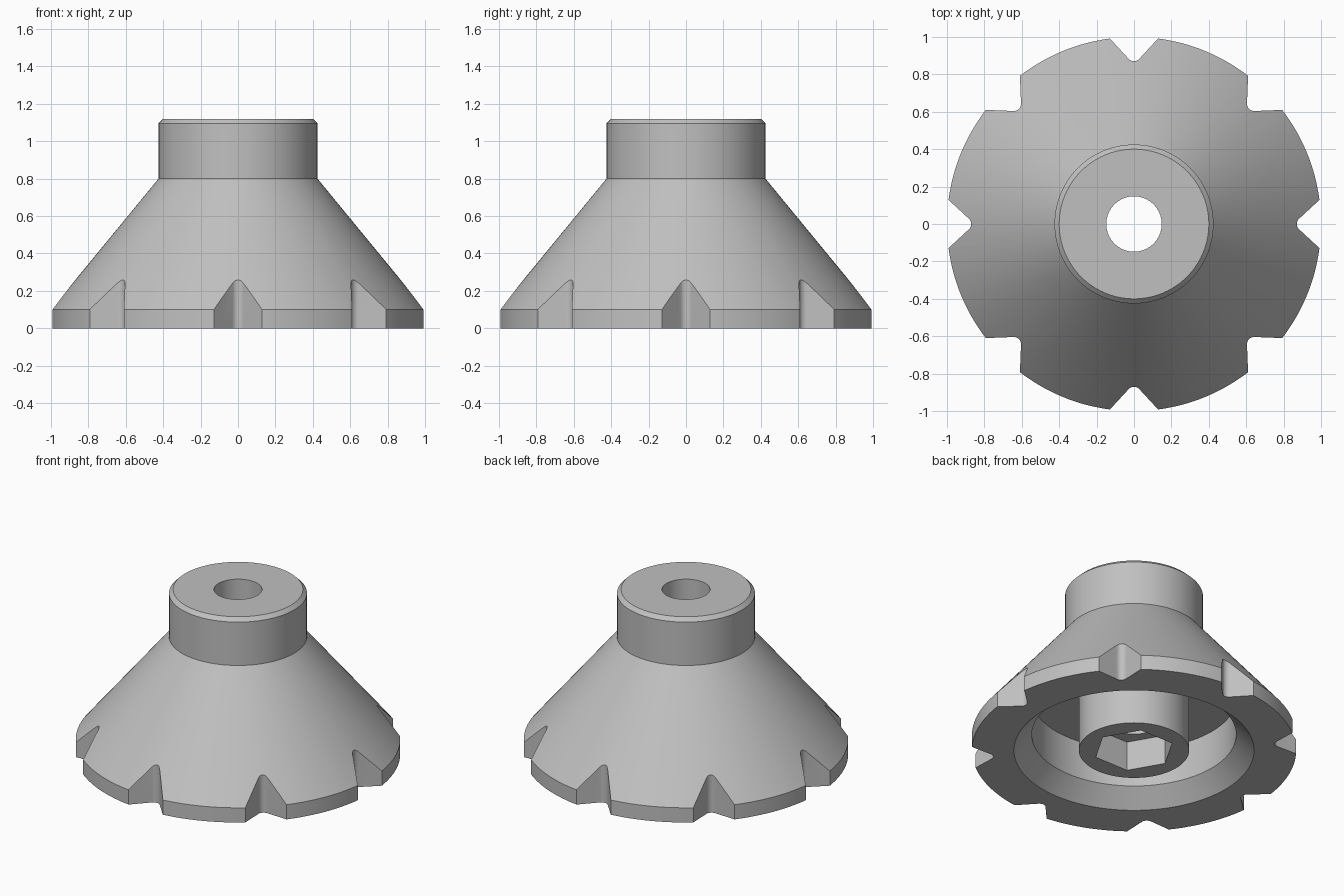
import bpy, bmesh, math
from mathutils import Matrix, Vector

cube = bpy.data.objects.get("Cube")
if cube:
    bpy.data.objects.remove(cube, do_unlink=True)

grey = bpy.data.materials.new("plain grey")
grey.use_nodes = True
grey.diffuse_color = (0.53, 0.53, 0.53, 1)
grey.node_tree.nodes["Principled BSDF"].inputs["Base Color"].default_value = grey.diffuse_color


def make_object(name, bm):
    bmesh.ops.recalc_face_normals(bm, faces=bm.faces)
    mesh = bpy.data.meshes.new(name)
    bm.to_mesh(mesh)
    bm.free()
    obj = bpy.data.objects.new(name, mesh)
    bpy.context.collection.objects.link(obj)
    return obj


def lathe(name, profile, steps):
    """Revolve a closed (radius, height) profile around z."""
    bm = bmesh.new()
    verts = [bm.verts.new((r, 0, z)) for r, z in profile]
    edges = [bm.edges.new((v, verts[i - 1])) for i, v in enumerate(verts)]
    bmesh.ops.spin(bm, geom=verts + edges, axis=(0, 0, 1), cent=(0, 0, 0),
                   angle=math.tau, steps=steps, use_merge=True)
    bmesh.ops.remove_doubles(bm, verts=bm.verts, dist=1e-5)
    return make_object(name, bm)


def prism(bm, outline, bottom, top, turn=0.0):
    """Extrude an xy outline from bottom to top, turned around z."""
    rot = Matrix.Rotation(turn, 3, 'Z')
    face = bm.faces.new([bm.verts.new(rot @ Vector((x, y, bottom))) for x, y in outline])
    new = bmesh.ops.extrude_face_region(bm, geom=[face])["geom"]
    bmesh.ops.translate(bm, vec=(0, 0, top - bottom),
                        verts=[g for g in new if isinstance(g, bmesh.types.BMVert)])


# Body: bored hub, conical skirt, rim, hollow underside and central boss
body = lathe("conical_hub", [
    (0.148, 1.12), (0.40, 1.12), (0.425, 1.095), (0.425, 0.80),
    (1.0, 0.10), (1.0, 0), (0.74, 0), (0.63, 0.11),
    (0.63, 0.37), (0.34, 0.37), (0.34, 0), (0.148, 0)], 144)

# Rounded V outline for the rim notches
half, apex, fillet = math.radians(42.7), 0.852, 0.038
centre = apex + fillet / math.sin(half)
arc = math.pi / 2 - half
notch = [(centre - fillet * math.cos(a), fillet * math.sin(a))
         for a in (arc * (i / 4 - 1) for i in range(9))]
reach = 0.3
notch += [(apex + reach, reach * math.tan(half)), (apex + reach, -reach * math.tan(half))]

# Cutters: eight notches and the hexagonal nut pocket
bm = bmesh.new()
for i in range(8):
    prism(bm, notch, -0.1, 0.5, i * math.tau / 8)
hexagon = [(0.25 * math.cos(i * math.tau / 6), 0.25 * math.sin(i * math.tau / 6))
           for i in range(6)]
prism(bm, hexagon, -0.1, 0.2)
cutter = make_object("notch_and_pocket_cutter", bm)
cutter.hide_render = True

cut = body.modifiers.new("cut", 'BOOLEAN')
cut.operation = 'DIFFERENCE'
cut.solver = 'EXACT'
cut.object = cutter

# Bake the cut, then drop the cutter
graph = bpy.context.evaluated_depsgraph_get()
mesh = bpy.data.meshes.new_from_object(body.evaluated_get(graph))
body.modifiers.clear()
body.data = mesh
bpy.data.objects.remove(cutter, do_unlink=True)
mesh.materials.clear()
mesh.materials.append(grey)

# Smooth round walls, crisp edges
bpy.ops.object.select_all(action='DESELECT')
body.select_set(True)
bpy.context.view_layer.objects.active = body
bpy.ops.object.shade_smooth_by_angle(angle=math.radians(22))
